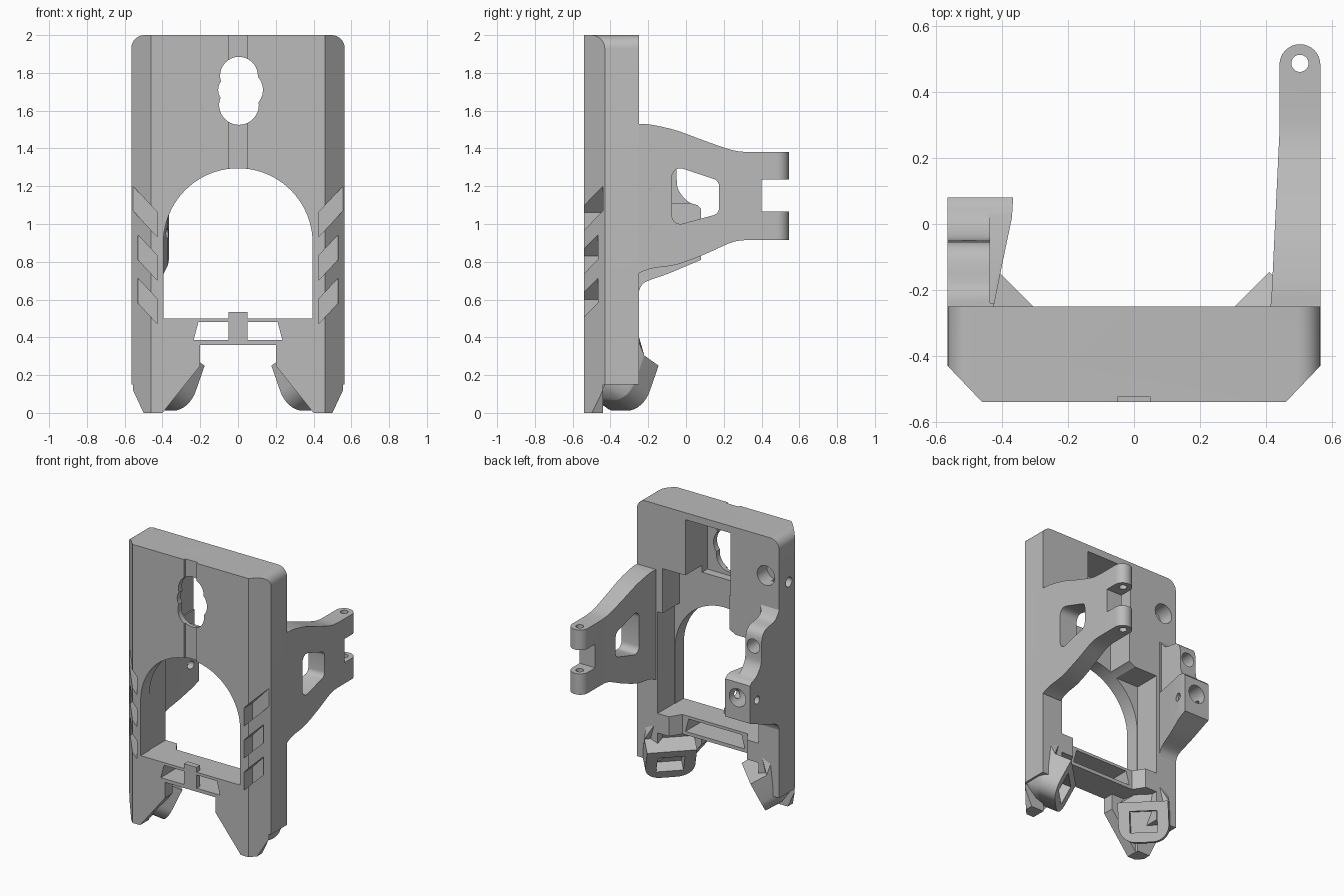
import bpy, bmesh
from math import sin, cos, pi, radians
from mathutils import Vector, Matrix

if "Cube" in bpy.data.objects:
    bpy.data.objects.remove(bpy.data.objects["Cube"])

grey = bpy.data.materials.new("plain_grey")
grey.use_nodes = True
grey.diffuse_color = (0.5, 0.5, 0.5, 1)
grey.node_tree.nodes["Principled BSDF"].inputs["Base Color"].default_value = (0.5, 0.5, 0.5, 1)


def finish(bm, name):
    bmesh.ops.recalc_face_normals(bm, faces=bm.faces)
    mesh = bpy.data.meshes.new(name)
    bm.to_mesh(mesh)
    bm.free()
    mesh.materials.append(grey)
    ob = bpy.data.objects.new(name, mesh)
    bpy.context.collection.objects.link(ob)
    return ob


def prism(name, pts, axis, lo, hi):
    """Extrude a 2D outline along x, y or z (outline uses the other two axes in order)."""
    place = {"x": lambda a, b, t: (t, a, b), "y": lambda a, b, t: (a, t, b),
             "z": lambda a, b, t: (a, b, t)}[axis]
    bm = bmesh.new()
    face = bm.faces.new([bm.verts.new(place(a, b, lo)) for a, b in pts])
    new = bmesh.ops.extrude_face_region(bm, geom=[face])["geom"]
    step = Vector(place(0, 0, hi - lo))
    bmesh.ops.translate(bm, vec=step, verts=[v for v in new if isinstance(v, bmesh.types.BMVert)])
    return finish(bm, name)


def box(name, x, y, z):
    return prism(name, [(x[0], y[0]), (x[1], y[0]), (x[1], y[1]), (x[0], y[1])], "z", *z)


def arc(cx, cy, r, a0, a1, n=12):
    return [(cx + r * cos(radians(a0 + (a1 - a0) * i / n)),
             cy + r * sin(radians(a0 + (a1 - a0) * i / n))) for i in range(n + 1)]


def disc(axis, a, b, r, lo, hi):
    return prism("hole_cutter", arc(a, b, r, 0, 360, 40)[:-1], axis, lo, hi)


def smooth_path(pts, n=6):
    """Catmull-Rom curve through a few points."""
    p = [Vector(q) for q in [pts[0]] + pts + [pts[-1]]]
    out = []
    for i in range(1, len(p) - 2):
        a, b, c, d = p[i - 1:i + 3]
        for k in range(n):
            t = k / n
            out.append(tuple(0.5 * (2 * b + (c - a) * t + (2 * a - 5 * b + 4 * c - d) * t * t
                                    + (3 * b - a - 3 * c + d) * t ** 3)))
    return out + [tuple(pts[-1])]


def boolean(ob, tool, op="DIFFERENCE"):
    tool.hide_render = True
    mod = ob.modifiers.new("cut", "BOOLEAN")
    mod.operation, mod.solver, mod.object = op, "EXACT", tool
    bpy.context.view_layer.objects.active = ob
    bpy.ops.object.modifier_apply(modifier=mod.name)
    bpy.data.objects.remove(tool)


def shade(ob):
    bpy.ops.object.select_all(action="DESELECT")
    ob.select_set(True)
    bpy.context.view_layer.objects.active = ob
    bpy.ops.object.shade_smooth_by_angle(angle=radians(30))


def mirrored(pts):
    return pts + [(-x, z) for x, z in reversed(pts)]


FRONT, BACK, W = -0.54, -0.25, 0.565

# Main frame: front outline with rounded shoulders and a stepped foot gap
half = [(0.2, 0.36), (0.2, 0.25), (0.4, 0), (0.5, 0), (W, 0.14)] + arc(W - 0.07, 1.93, 0.07, 0, 90, 8)
frame = prism("main_frame", mirrored(half), "y", FRONT, BACK)

for s in (1, -1):
    # Long front corner chamfers, foot undercuts and the space behind the foot panels
    boolean(frame, prism("chamfer_cutter", [(s * 0.455, FRONT - 0.01), (s * 0.6, FRONT - 0.01),
                         (s * 0.6, -0.395), (s * W, -0.43), (s * 0.46, FRONT)], "z", -0.1, 2.1))
    boolean(frame, box("foot_cutter", sorted((s * 0.15, s * 0.6)), (-0.44, 0), (-0.1, 0.15)))
    boolean(frame, box("panel_cutter", sorted((s * 0.1, s * 0.4)), (-0.46, 0), (-0.1, 0.36)))
    # Slanted side vents
    for z, outer in ((0.93, 0.6), (0.7, 0.53), (0.47, 0.53)):
        rise = (outer - 0.425) * 1.07
        boolean(frame, prism("vent_cutter", [(s * 0.425, z), (s * outer, z + rise),
                             (s * outer, z + rise + 0.13), (s * 0.425, z + 0.13)], "y", -0.6, -0.44))

# Arched opening through the frame, with the rear cavity and upper pocket
arch = [(-0.395, 0.5), (0.395, 0.5)] + arc(0, 0.9, 0.395, 0, 180, 40)
boolean(frame, prism("arch_cutter", arch, "y", -0.7, 0))
boolean(frame, box("cavity_cutter", (-0.4, 0.4), (-0.44, 0), (0.5, 1.23)))
boolean(frame, box("cavity_cutter", (-0.17, 0.36), (-0.44, 0), (1.2, 1.55)))
boolean(frame, box("pocket_cutter", (-0.18, 0.18), (-0.5, 0), (1.5, 1.95)))

# Lobed front opening and the shallow centre groove
for x, z, r in ((0.005, 1.785, 0.1), (0.03, 1.71, 0.102), (0.005, 1.63, 0.105), (-0.03, 1.71, 0.075)):
    boolean(frame, disc("y", x, z, r, -0.7, -0.4))
boolean(frame, box("groove_cutter", (-0.05, 0.05), (-0.6, -0.525), (1.2, 2.1)))

# Crossbar window, shortened rear edge and screw holes
boolean(frame, prism("window_cutter", [(-0.235, 0.385), (0.235, 0.385), (0.21, 0.48), (-0.21, 0.48)],
                     "y", -0.7, 0))
boolean(frame, prism("bar_cutter", [(-0.34, -0.2), (-0.26, -0.33), (0.26, -0.33), (0.34, -0.2)],
                     "z", 0.3, 0.55))
boolean(frame, disc("y", -0.46, 1.72, 0.07, -0.36, 0))
boolean(frame, disc("x", -0.36, 1.66, 0.035, -0.7, -0.45))
shade(frame)

# Centre clip on the crossbar
clip = box("centre_clip", (-0.05, 0.05), (FRONT, -0.5), (0.365, 0.535))
shade(clip)

# Hinge arm on the left side: side profile trimmed by the plan outline
top = smooth_path([(-0.25, 1.53), (-0.18, 1.525), (-0.05, 1.495), (0.1, 1.44), (0.25, 1.39), (0.35, 1.38)])
low = smooth_path([(0.35, 0.915), (0.25, 0.905), (0.1, 0.84), (-0.05, 0.785), (-0.18, 0.765), (-0.25, 0.74)])
fork = [(0.56, 1.38), (0.56, 1.235), (0.4, 1.235), (0.4, 1.065), (0.56, 1.065), (0.56, 0.915)]
arm = prism("hinge_arm", [(-0.3, 1.54)] + top + fork + low + [(-0.3, 0.74)], "x", 0.38, 0.6)
plan = [(0.41, -0.3), (W, -0.3)] + arc(0.503, 0.483, 0.062, 0, 180, 16) + [(0.441, 0.28), (0.418, -0.2)]
boolean(arm, prism("plan_tool", plan, "z", 0.5, 1.8), "INTERSECT")
window = (arc(-0.03, 1.25, 0.045, 180, 75, 5) + arc(0.135, 1.2, 0.04, 70, 0, 5)
          + arc(0.135, 1.085, 0.04, 0, -70, 5) + arc(-0.03, 1.045, 0.045, -75, -180, 5))
boolean(arm, prism("window_cutter", window, "x", 0.3, 0.7))
boolean(arm, disc("z", 0.503, 0.487, 0.026, 0.5, 1.8))
shade(arm)

# Clamp bracket on the right side: a tall shoulder and a deeper nut block
rear = smooth_path([(-0.25, 0.64), (-0.22, 0.69), (-0.1, 0.735), (0.02, 0.785), (0.08, 0.81)], 4)
step = [(0.08, 1.08)] + smooth_path([(0.06, 1.1), (0.01, 1.12), (-0.04, 1.18), (-0.05, 1.25),
                                     (-0.055, 1.37), (-0.1, 1.42), (-0.2, 1.44), (-0.25, 1.5)], 4)
bracket = prism("clamp_bracket", [(-0.3, 0.64)] + rear + step + [(-0.3, 1.5)], "x", -W, -0.3)
boolean(bracket, prism("plan_tool", [(-0.6, -0.32), (-0.42, -0.32), (-0.425, -0.25), (-0.395, -0.1),
                       (-0.37, 0.02), (-0.365, 0.1), (-0.6, 0.1)], "z", 0.5, 1.7), "INTERSECT")
boolean(bracket, box("shoulder_cutter", (-0.437, -0.2), (-0.24, 0.2), (1.11, 1.7)))
boolean(bracket, disc("y", -0.465, 0.97, 0.065, -0.08, 0.2))
boolean(bracket, disc("y", -0.5, 1.3, 0.05, -0.2, 0.2))
boolean(bracket, disc("x", -0.0, 0.95, 0.028, -0.7, -0.2))
shade(bracket)

# Air ducts: a round-bottomed nozzle plate and a tapering neck, on both sides
def duct(s):
    out = Vector((-0.63, 0.63, -0.45)).normalized()
    wide = Vector((-1, -1, 0)).normalized()
    down = Vector((0.31, -0.31, -0.89)).normalized()
    corner = Vector((0.41, -0.145, 0.25))
    flip = Matrix.Diagonal((s, 1, 1, 1))
    side = "left" if s > 0 else "right"

    def at(w, d, o):
        return corner + wide * w + down * d + out * o

    def hull(name, pts):
        bm = bmesh.new()
        for p in pts:
            bm.verts.new(flip @ p)
        res = bmesh.ops.convex_hull(bm, input=bm.verts)
        bmesh.ops.delete(bm, geom=list(set(res["geom_interior"] + res["geom_unused"])), context="VERTS")
        bmesh.ops.dissolve_limit(bm, angle_limit=0.01, verts=bm.verts, edges=bm.edges)
        return finish(bm, name)

    outline = [(0, 0), (0.33, 0)] + arc(0.22, 0.155, 0.11, 0, 90, 8) + arc(0.11, 0.155, 0.11, 90, 180, 8)
    plate = hull(side + "_nozzle", [at(w, d, o) for w, d in outline for o in (0, -0.12)])
    boolean(plate, hull("slot_cutter", [at(w, d, o) for w in (0.075, 0.255) for d in (0.06, 0.2)
                                        for o in (0.05, -0.08)]))
    shade(plate)
    shoulder = [Vector(p) for p in ((0.41, -0.26, 0.44), (0.5, -0.26, 0.4), (0.55, -0.3, 0.15),
                                    (0.55, -0.43, 0.15), (0.3, -0.46, 0.36), (0.45, -0.46, 0.08))]
    neck = hull(side + "_duct_neck", [at(w, d, -0.12) for w, d in outline] + shoulder)
    # Keep the neck behind the front panel and inside the side wall
    boolean(neck, box("trim_cutter", (-1, 1), (-1, -0.5), (-1, 1)))
    shade(neck)


for s in (1, -1):
    duct(s)
